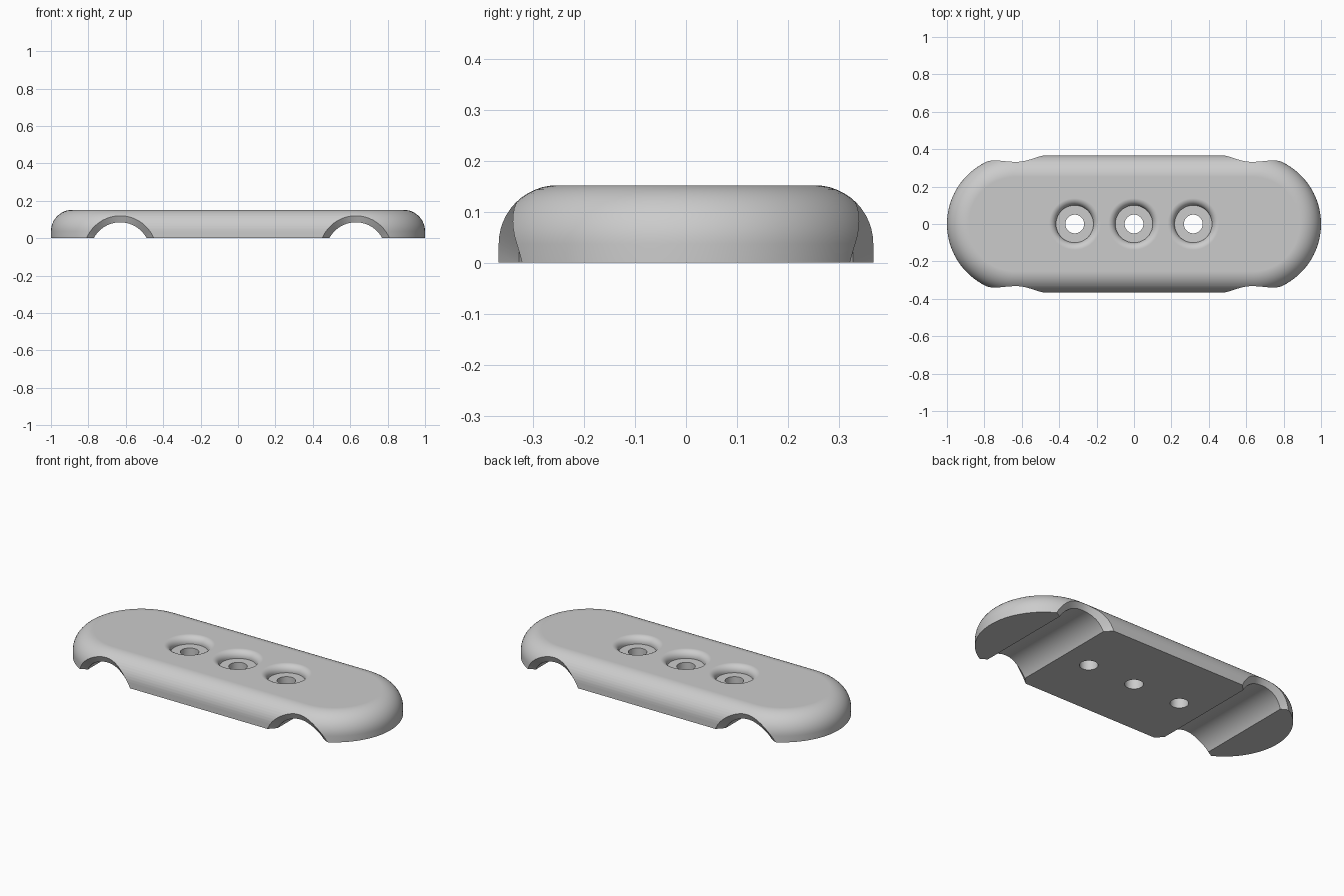
import bpy, bmesh
from math import sin, cos, pi, sqrt

old = bpy.data.objects.get("Cube")
if old:
    bpy.data.objects.remove(old, do_unlink=True)

HEIGHT, HALF_W, ROUND = 0.152, 0.3675, 0.115
END_X = 1 - HALF_W            # centre of each round end
GROOVE_X, GROOVE_Z = 0.63, -0.075
R_IN, R_OUT, CHAMFER = 0.16, 0.195, 0.04

grey = bpy.data.materials.new("grey_plastic")
grey.use_nodes = True
colour = (0.6, 0.6, 0.6, 1)
grey.diffuse_color = colour
grey.node_tree.nodes["Principled BSDF"].inputs["Base Color"].default_value = colour


def loft(name, rings):
    """Skin closed rings of points and cap both ends."""
    bm = bmesh.new()
    rows = [[bm.verts.new(p) for p in ring] for ring in rings]
    n = len(rows[0])
    for a, b in zip(rows, rows[1:]):
        for i in range(n):
            j = (i + 1) % n
            bm.faces.new((a[i], a[j], b[j], b[i]))
    bm.faces.new(rows[0][::-1])
    bm.faces.new(rows[-1])
    bmesh.ops.recalc_face_normals(bm, faces=bm.faces)
    mesh = bpy.data.meshes.new(name)
    bm.to_mesh(mesh)
    bm.free()
    mesh.materials.append(grey)
    obj = bpy.data.objects.new(name, mesh)
    bpy.context.collection.objects.link(obj)
    return obj


def stadium(radius, z, steps=48):
    pts = []
    for side in (1, -1):
        for i in range(steps + 1):
            a = -pi / 2 + pi * i / steps
            pts.append((side * (END_X + radius * cos(a)), side * radius * sin(a), z))
    return pts


def body_radius(z):
    dz = max(0, z - (HEIGHT - ROUND))
    return HALF_W - ROUND + sqrt(max(0, ROUND ** 2 - dz ** 2))


def body_y(x, z):
    return sqrt(body_radius(z) ** 2 - max(0, abs(x) - END_X) ** 2)


# Plate with rounded upper rim
rings = [stadium(HALF_W, 0)]
for i in range(13):
    a = pi / 2 * i / 12
    rings.append(stadium(HALF_W - ROUND + ROUND * cos(a), HEIGHT - ROUND + ROUND * sin(a)))
plate = loft("clamp_plate", rings)


# Cable groove cutter with chamfered mouths that follow the plate's side
def groove(name, centre):
    inner, outer, far = [], [], []
    steps = 56
    for i in range(steps + 1):
        c, s = cos(pi * i / steps), sin(pi * i / steps)
        x0, z0 = centre + R_IN * c, GROOVE_Z + R_IN * s
        x1, z1 = centre + R_OUT * c, GROOVE_Z + R_OUT * s
        y0, y1 = body_y(x0, z0) - CHAMFER, body_y(x1, z1)
        over = 1.03
        x1, y1, z1 = (p + over * (q - p) for p, q in ((x0, x1), (y0, y1), (z0, z1)))
        inner.append((x0, y0, z0))
        outer.append((x1, y1, z1))
        far.append((x1, 0.5, z1))
    half = [far, outer, inner]
    flipped = [[(x, -y, z) for x, y, z in ring] for ring in half]
    return loft(name, flipped + half[::-1])


# Screw hole cutter: through hole, flat seat and rounded lip
def screw_hole(name, centre):
    lip, seat, hole = 0.038, 0.10, 0.05
    profile = [(hole, -0.1), (hole, HEIGHT - 0.042), (seat, HEIGHT - 0.042)]
    for i in range(9):
        a = pi / 2 * i / 8
        profile.append((seat + lip * (1 - cos(a)), HEIGHT - lip + lip * sin(a)))
    profile.append((seat + lip, HEIGHT + 0.1))
    n = 48
    return loft(name, [[(centre + r * cos(2 * pi * i / n), r * sin(2 * pi * i / n), z)
                        for i in range(n)] for r, z in profile])


cutters = [groove("groove_cutter", s * GROOVE_X) for s in (-1, 1)]
cutters += [screw_hole("hole_cutter", x) for x in (-0.317, 0, 0.317)]

bpy.ops.object.select_all(action="DESELECT")
plate.select_set(True)
bpy.context.view_layer.objects.active = plate
for cutter in cutters:
    cutter.hide_render = True
    mod = plate.modifiers.new("cut", "BOOLEAN")
    mod.operation, mod.solver, mod.object = "DIFFERENCE", "EXACT", cutter
    bpy.ops.object.modifier_apply(modifier=mod.name)
    bpy.data.objects.remove(cutter, do_unlink=True)

# Smooth curves, crisp edges, even shading on the flats
bpy.ops.object.shade_smooth_by_angle(angle=0.5)
mod = plate.modifiers.new("even_shading", "WEIGHTED_NORMAL")
mod.keep_sharp = True
